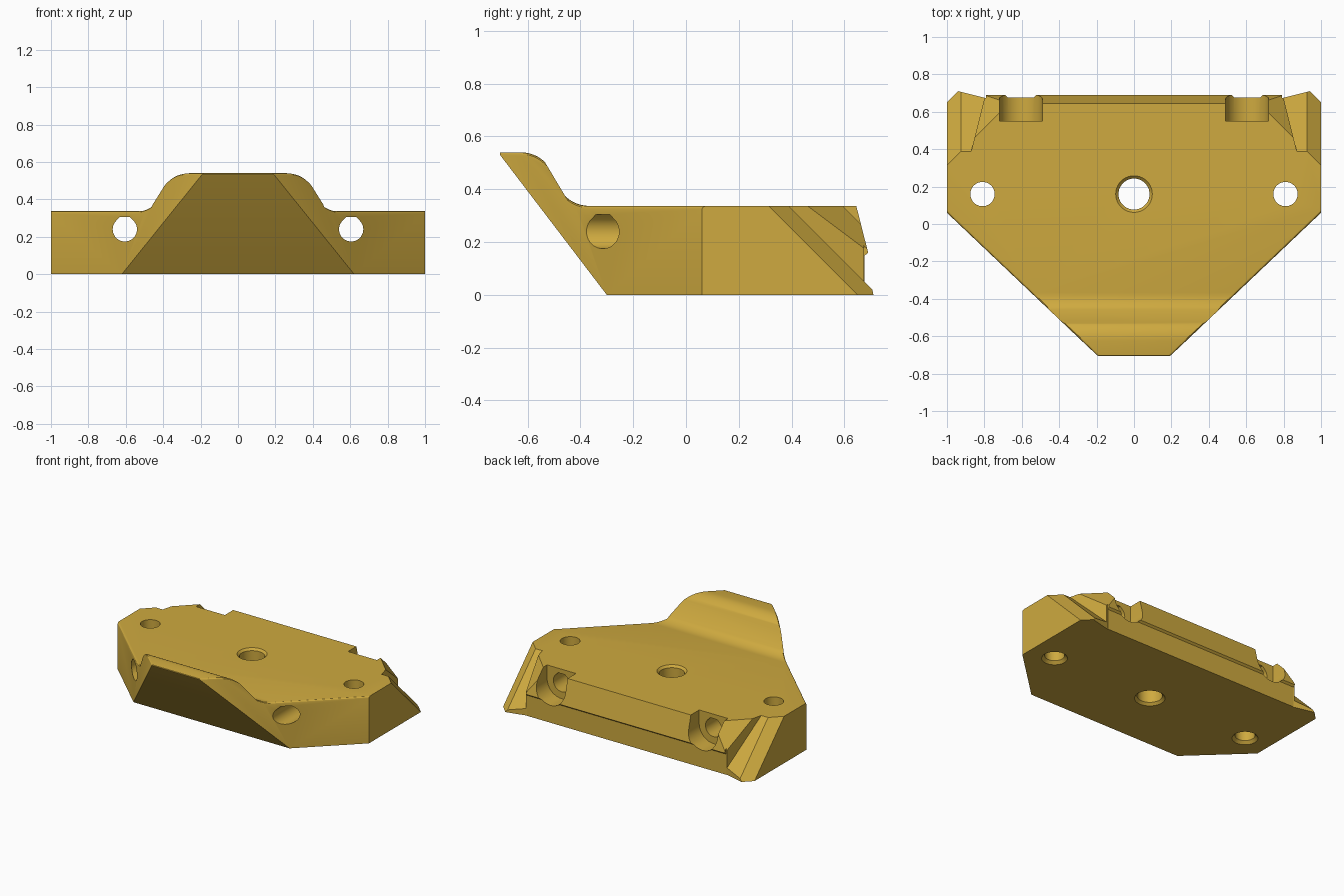
import bpy, bmesh, math
from mathutils import Vector

if "Cube" in bpy.data.objects:
    bpy.data.objects.remove(bpy.data.objects["Cube"])

gold = bpy.data.materials.new("mustard gold")
gold.diffuse_color = (0.62, 0.40, 0.05, 1)
gold.use_nodes = True
gold.node_tree.nodes["Principled BSDF"].inputs["Base Color"].default_value = gold.diffuse_color


def add_object(name, bm):
    bmesh.ops.recalc_face_normals(bm, faces=bm.faces)
    mesh = bpy.data.meshes.new(name)
    bm.to_mesh(mesh)
    bm.free()
    mesh.materials.append(gold)
    ob = bpy.data.objects.new(name, mesh)
    bpy.context.collection.objects.link(ob)
    return ob


def prism(lower, upper):
    """Solid between two matching outlines."""
    bm = bmesh.new()
    a = [bm.verts.new(p) for p in lower]
    b = [bm.verts.new(p) for p in upper]
    bm.faces.new(a)
    bm.faces.new(b)
    for i in range(len(a)):
        j = (i + 1) % len(a)
        bm.faces.new((a[i], a[j], b[j], b[i]))
    bmesh.ops.recalc_face_normals(bm, faces=bm.faces)
    return bm


def along_x(yz, x0, x1):
    return prism([(x0, y, z) for y, z in yz], [(x1, y, z) for y, z in yz])


def along_y(xz, y0, y1):
    return prism([(x, y0, z) for x, z in xz], [(x, y1, z) for x, z in xz])


def arc(cx, cz, r, a0, a1, n):
    return [(cx + r * math.cos(math.radians(a0 + (a1 - a0) * i / n)),
             cz + r * math.sin(math.radians(a0 + (a1 - a0) * i / n))) for i in range(n + 1)]


def lathe(cx, cy, rz, n=40):
    """Stack of rings around a vertical axis, capped at both ends."""
    bm = bmesh.new()
    rings = [[bm.verts.new((cx + r * math.cos(2 * math.pi * i / n),
                            cy + r * math.sin(2 * math.pi * i / n), z)) for i in range(n)]
             for r, z in rz]
    for a, b in zip(rings, rings[1:]):
        for i in range(n):
            j = (i + 1) % n
            bm.faces.new((a[i], a[j], b[j], b[i]))
    bm.faces.new(rings[0])
    bm.faces.new(rings[-1])
    return bm


# Body side profile: undercut nose, raised front lip, blended ramp, flat deck
TOP, LIP = 0.337, 0.54
R = 0.13
crest = arc(-0.625, LIP - R, R, 90, 46, 6)
foot = arc(-0.367, TOP + R, R, 226, 270, 6)
profile = [(0.8, 0), (-0.30, 0), (-0.712, LIP)] + crest + foot + [(0.8, TOP)]
bm = along_x(profile, -1, 1)

# Trim plan diagonals and the sloped back corners
diag = []
for s in (-1, 1):
    n = Vector((s * 0.76, -0.80, 0)).normalized()
    diag.append(n)
    for co, no in ((Vector((s * 0.2, -0.70, 0)), n),
                   (Vector((s * 0.94, 0.71, 0)), Vector((s, 1, 1)).normalized())):
        bmesh.ops.bisect_plane(bm, geom=bm.verts[:] + bm.edges[:] + bm.faces[:], dist=1e-5,
                               plane_co=co, plane_no=no, clear_outer=True)
        bmesh.ops.holes_fill(bm, edges=[e for e in bm.edges if e.is_boundary], sides=0)
        bmesh.ops.recalc_face_normals(bm, faces=bm.faces)


# Soften the upper rim along the nose and the diagonals
def is_rim(e):
    if len(e.link_faces) != 2:
        return False
    f, g = sorted(e.link_faces, key=lambda k: k.normal.z)
    return g.normal.z > 0.6 and (f.normal.z < -0.3 or any(f.normal.dot(d) > 0.99 for d in diag))


bmesh.ops.bevel(bm, geom=[e for e in bm.edges if is_rim(e)], offset=0.014,
                offset_type='OFFSET', segments=3, profile=0.5, affect='EDGES')
body = add_object("body", bm)

# Back face: slanted panel ending in a small lip over a vertical base
cutters = [along_x([(0.645, TOP), (0.69, 0.16), (0.676, 0.148), (0.676, -0.1),
                    (0.95, -0.1), (0.95, 0.5), (0.604, 0.5)], -0.802, 0.802)]

for s in (-1, 1):
    # 45 degree notch leaving a sloped wing at each back corner
    plan = [(0.8775, 0.36), (0.755, 0.85), (1.3, 0.85), (1.3, 0.36)]
    cutters.append(prism([(s * x, y, 0.725 - y) for x, y in plan],
                         [(s * x, y, 0.6) for x, y in plan]))
    # Angled end of the wing
    plan = [(0.79, 0.6725), (1.1, 0.75), (1.1, 0.95), (0.79, 0.95)]
    cutters.append(prism([(s * x, y, -0.1) for x, y in plan],
                         [(s * x, y, 0.5) for x, y in plan]))
    # Long bolt hole with a flat roof
    r = 0.065
    t = r * math.tan(math.radians(22.5))
    hole = arc(s * 0.605, 0.24, r, 135, 405, 30) + [(s * 0.605 + t, 0.24 + r),
                                                    (s * 0.605 - t, 0.24 + r)]
    cutters.append(along_y(hole, -0.9, 0.6))
    # Open-topped bolt head pocket
    pocket = arc(s * 0.605, 0.24, 0.115, 180, 360, 24) + [(s * 0.605 + 0.115, 0.5),
                                                          (s * 0.605 - 0.115, 0.5)]
    cutters.append(along_y(pocket, 0.55, 0.96))
    # Side screw hole, countersunk below
    cutters.append(lathe(s * 0.81, 0.16, [(0.105, -0.02), (0.065, 0.02), (0.065, 0.5)]))

# Centre hole, chamfered at both ends
cutters.append(lathe(0, 0.16, [(0.12, -0.02), (0.083, 0.017), (0.083, TOP - 0.015),
                               (0.118, TOP + 0.02)]))

# Cut everything out of the body
bpy.context.view_layer.objects.active = body
for c in cutters:
    cutter = add_object("cutter", c)
    cutter.hide_render = True
    mod = body.modifiers.new("cut", 'BOOLEAN')
    mod.operation = 'DIFFERENCE'
    mod.solver = 'EXACT'
    mod.object = cutter
    bpy.ops.object.modifier_apply(modifier=mod.name)
    bpy.data.objects.remove(cutter)

bpy.ops.object.select_all(action='DESELECT')
body.select_set(True)
bpy.ops.object.shade_smooth_by_angle(angle=math.radians(25))
